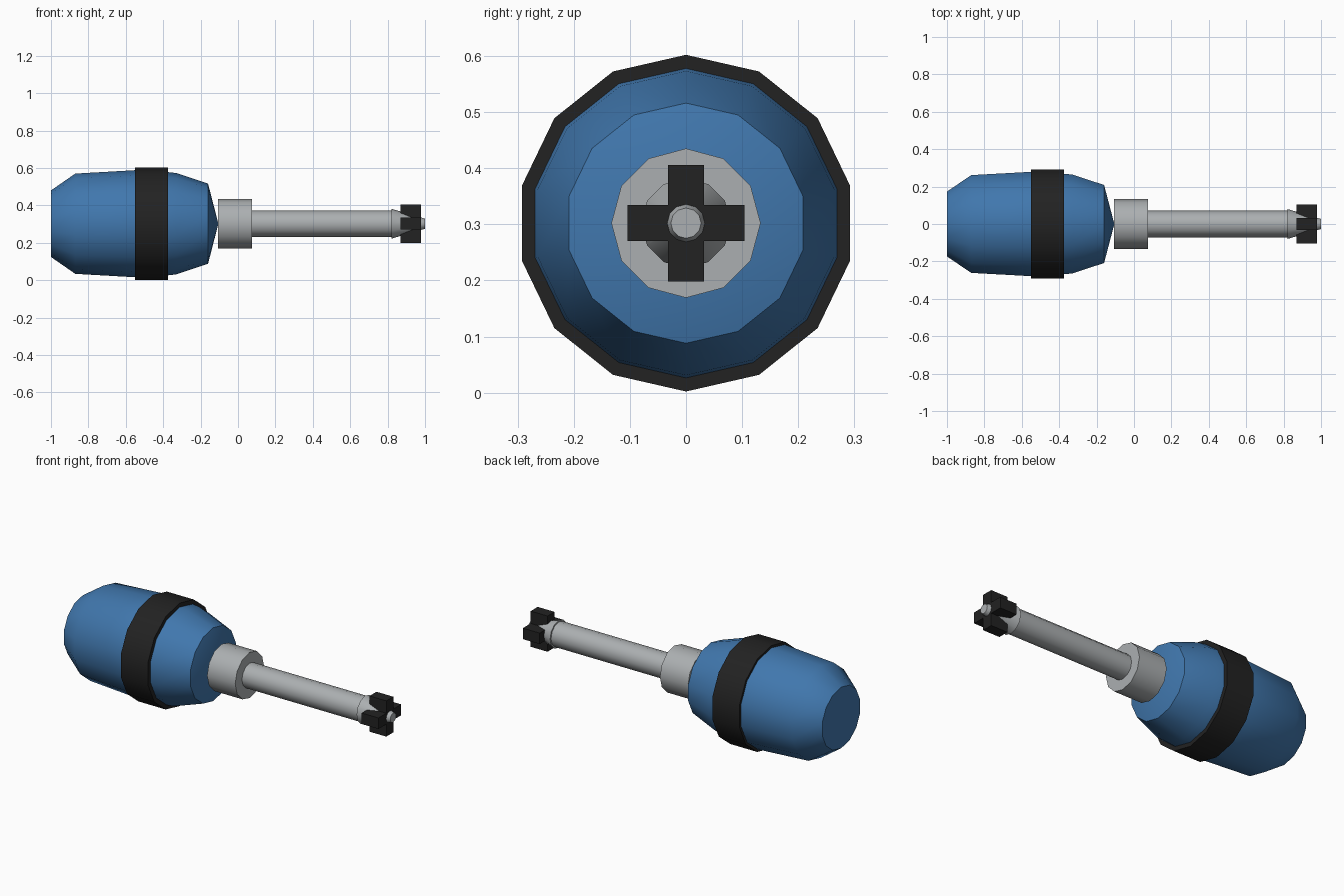
import bpy, bmesh
from math import sin, cos, pi, radians

cube = bpy.data.objects.get("Cube")
if cube:
    bpy.data.objects.remove(cube, do_unlink=True)

AXIS_Z = 0.302


def material(name, colour):
    mat = bpy.data.materials.new(name)
    mat.use_nodes = True
    mat.diffuse_color = (*colour, 1)
    mat.node_tree.nodes["Principled BSDF"].inputs["Base Color"].default_value = (*colour, 1)
    return mat


blue = material("handle blue", (0.052, 0.185, 0.42))
black = material("rubber black", (0.016, 0.016, 0.016))
steel = material("steel grey", (0.41, 0.43, 0.44))


def add_object(name, bm, mat, smooth=True):
    bmesh.ops.recalc_face_normals(bm, faces=bm.faces[:])
    mesh = bpy.data.meshes.new(name)
    bm.to_mesh(mesh)
    bm.free()
    mesh.materials.append(mat)
    obj = bpy.data.objects.new(name, mesh)
    obj.location.z = AXIS_Z
    bpy.context.collection.objects.link(obj)
    if smooth:
        bpy.ops.object.select_all(action="DESELECT")
        obj.select_set(True)
        bpy.context.view_layer.objects.active = obj
        bpy.ops.object.shade_smooth_by_angle(angle=radians(35))
    return obj


def turned(name, profile, sides, mat):
    """Solid of revolution about the x axis from (x, radius) points."""
    bm = bmesh.new()
    rings = []
    for x, r in profile:
        count = sides if r > 0 else 1
        angles = [2 * pi * i / sides for i in range(count)]
        rings.append([bm.verts.new((x, r * sin(a), r * cos(a))) for a in angles])
    for a, b in zip(rings, rings[1:]):
        for i in range(sides):
            j = (i + 1) % sides
            if len(b) == 1:
                bm.faces.new((a[i], a[j], b[0]))
            else:
                bm.faces.new((a[i], a[j], b[j], b[i]))
    for ring in (rings[0], rings[-1]):
        if len(ring) > 1:
            bm.faces.new(ring)
    return add_object(name, bm, mat)


# Handle with pointed nose, and its rubber grip
turned("handle", [(-1, 0.178), (-0.87, 0.268), (-0.5, 0.289), (-0.33, 0.271),
                  (-0.16, 0.214), (-0.105, 0)], 14, blue)
turned("grip_band", [(-0.55, 0.3), (-0.375, 0.3)], 14, black)

# Metal collar, shaft and tapered tip
turned("collar", [(-0.106, 0.133), (0.075, 0.133)], 12, steel)
turned("shaft", [(0.07, 0.071), (0.83, 0.071)], 12, steel)
turned("tapered_tip", [(0.82, 0.08), (1, 0.027)], 12, steel)

# Cross-shaped bit: a plus outline extruded along the shaft
W, L = 0.032, 0.104
bm = bmesh.new()
corner = [(W, L), (W, W), (L, W)]
outline = []
for turn in range(4):
    for y, z in corner:
        for _ in range(turn):
            y, z = z, -y
        outline.append(bm.verts.new((0.87, y, z)))
face = bm.faces.new(outline)
extruded = bmesh.ops.extrude_face_region(bm, geom=[face])["geom"]
bmesh.ops.translate(bm, vec=(0.108, 0, 0),
                    verts=[v for v in extruded if isinstance(v, bmesh.types.BMVert)])
if not face.is_valid or len(bm.faces) < 14:
    bm.faces.new(outline)
add_object("cross_bit", bm, black, smooth=False)
